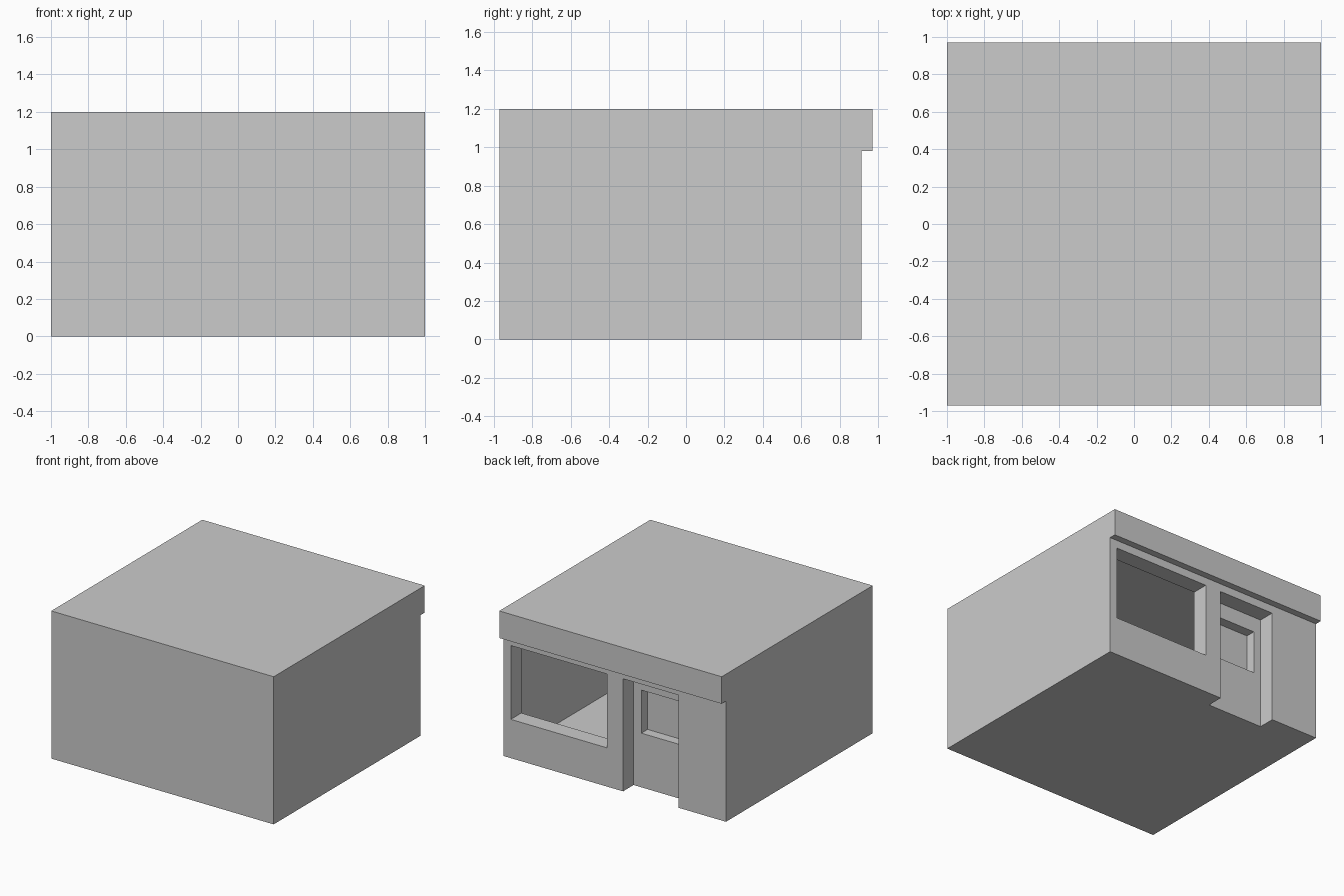
import bpy, bmesh

if "Cube" in bpy.data.objects:
    bpy.data.objects.remove(bpy.data.objects["Cube"])

WALL_Y = 0.915      # back (shop front) wall plane
REVEAL = 0.135      # depth of window and door openings


def mesh_object(name, bm):
    bmesh.ops.recalc_face_normals(bm, faces=bm.faces)
    mesh = bpy.data.meshes.new(name)
    bm.to_mesh(mesh)
    bm.free()
    obj = bpy.data.objects.new(name, mesh)
    bpy.context.collection.objects.link(obj)
    return obj


def prism(name, profile, x0, x1):
    """Extrude a (y, z) profile along x."""
    bm = bmesh.new()
    face = bm.faces.new([bm.verts.new((x0, y, z)) for y, z in profile])
    ext = bmesh.ops.extrude_face_region(bm, geom=[face])
    verts = [g for g in ext["geom"] if isinstance(g, bmesh.types.BMVert)]
    bmesh.ops.translate(bm, verts=verts, vec=(x1 - x0, 0, 0))
    return mesh_object(name, bm)


def cut(target, name, x, y, z):
    """Subtract a box given by its x, y and z ranges."""
    cutter = prism(name, [(y[0], z[0]), (y[1], z[0]), (y[1], z[1]), (y[0], z[1])], *x)
    cutter.hide_render = True
    mod = target.modifiers.new(name, 'BOOLEAN')
    mod.operation, mod.solver, mod.object = 'DIFFERENCE', 'EXACT', cutter
    bpy.context.view_layer.objects.active = target
    bpy.ops.object.modifier_apply(modifier=mod.name)
    bpy.data.objects.remove(cutter)


# Building body with the overhanging fascia along the shop front
shop = prism("shop_building", [(-0.97, 0), (WALL_Y, 0), (WALL_Y, 0.98),
                               (0.97, 0.98), (0.97, 1.2), (-0.97, 1.2)], -1, 1)

# Doorway, door panel and display window
door_y = WALL_Y - REVEAL
cut(shop, "doorway", (-0.575, -0.075), (door_y, 0.95), (-0.1, 0.915))
cut(shop, "door_panel", (-0.51, -0.145), (door_y - 0.08, door_y + 0.05), (0.44, 0.79))
cut(shop, "window", (0.07, 0.935), (WALL_Y - REVEAL, 0.95), (0.315, 0.915))

# Open the window pocket into the hollow interior
bm = bmesh.new()
bm.from_mesh(shop.data)
pane = [f for f in bm.faces if abs(f.normal.y) > 0.9
        and abs(f.calc_center_median().y - door_y) < 0.01
        and f.calc_center_median().x > 0.07]
bmesh.ops.delete(bm, geom=pane, context='FACES')
bm.to_mesh(shop.data)
bm.free()
